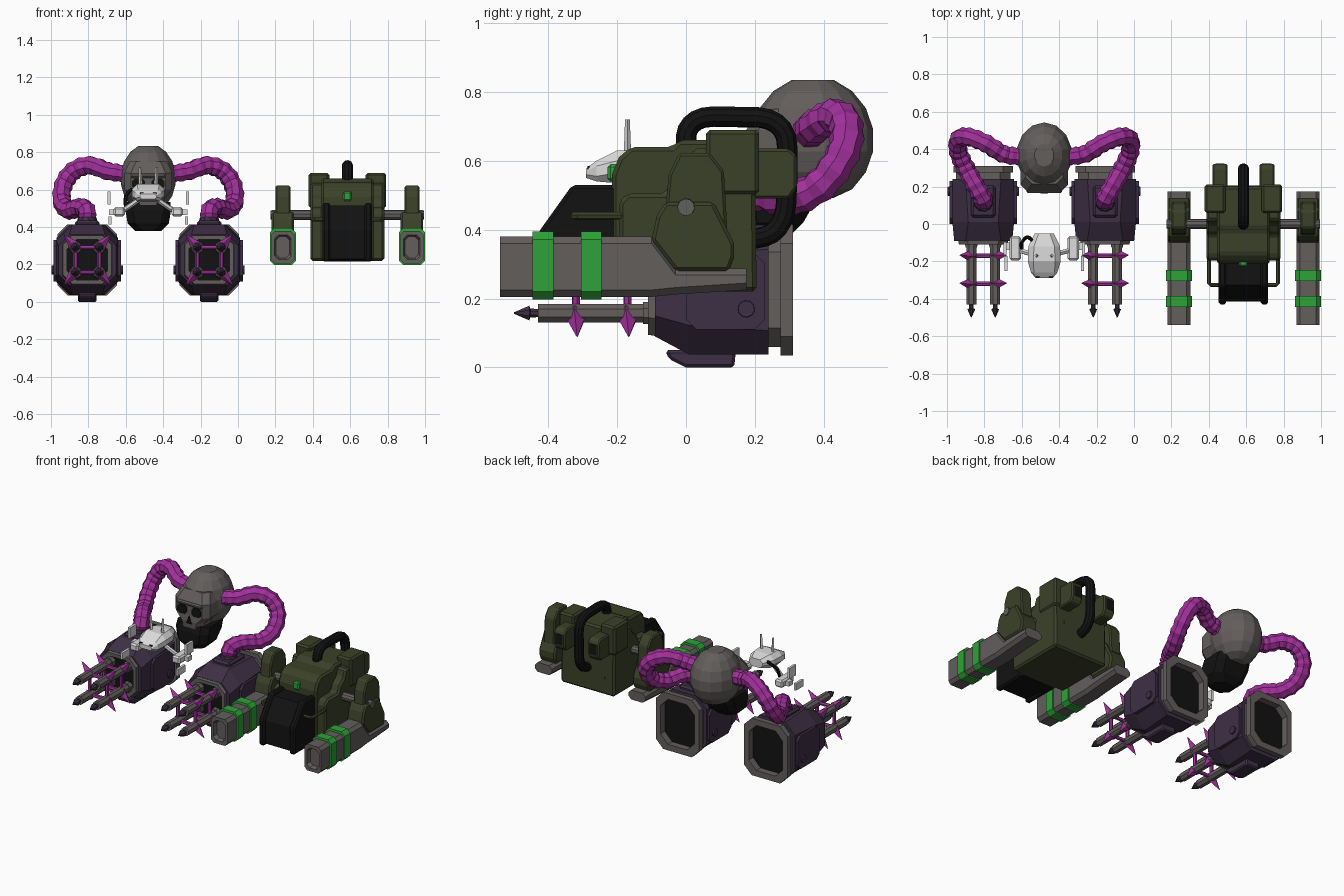
import bpy, bmesh, math
from mathutils import Vector, Matrix

if "Cube" in bpy.data.objects:
    bpy.data.objects.remove(bpy.data.objects["Cube"])


def material(name, rgb):
    m = bpy.data.materials.new(name)
    m.diffuse_color = (*rgb, 1)
    m.use_nodes = True
    m.node_tree.nodes["Principled BSDF"].inputs["Base Color"].default_value = m.diffuse_color
    return m


GREY = material("warm_grey", (0.125, 0.112, 0.108))
PURPLE = material("dark_purple", (0.048, 0.029, 0.06))
MAGENTA = material("magenta", (0.36, 0.03, 0.33))
OLIVE = material("olive_green", (0.043, 0.053, 0.022))
GREEN = material("bright_green", (0.028, 0.36, 0.04))
BLACK = material("black", (0.006, 0.006, 0.006))
WHITE = material("white", (0.72, 0.72, 0.72))


def finish(name, bm, mat, bevel=0):
    bmesh.ops.recalc_face_normals(bm, faces=bm.faces[:])
    me = bpy.data.meshes.new(name)
    bm.to_mesh(me)
    bm.free()
    me.materials.append(mat)
    ob = bpy.data.objects.new(name, me)
    bpy.context.collection.objects.link(ob)
    if bevel:
        mod = ob.modifiers.new("bevel", 'BEVEL')
        mod.width, mod.segments, mod.limit_method = bevel, 1, 'ANGLE'
    return ob


def loft(name, rings, mat, bevel=0, closed=False):
    """Skin equal-length rings; capped, or joined end to start."""
    bm = bmesh.new()
    vs = [[bm.verts.new(p) for p in r] for r in rings]
    n = len(vs[0])
    pairs = list(zip(vs, vs[1:])) + ([(vs[-1], vs[0])] if closed else [])
    for a, b in pairs:
        for i in range(n):
            j = (i + 1) % n
            bm.faces.new((a[i], a[j], b[j], b[i]))
    if not closed:
        bm.faces.new(vs[0])
        bm.faces.new(vs[-1])
    return finish(name, bm, mat, bevel)


def box(name, c, s, mat, bevel=0):
    bm = bmesh.new()
    bmesh.ops.create_cube(bm, size=1, matrix=Matrix.Translation(c) @ Matrix.Diagonal((*s, 1)))
    return finish(name, bm, mat, bevel)


def side_prism(name, profile, x0, x1, mat, bevel=0):
    return loft(name, [[(x, y, z) for y, z in profile] for x in (x0, x1)], mat, bevel)


def octo(cx, y, hw, z0, z1, c):
    """Chamfered rectangle facing y."""
    a, b = cx - hw, cx + hw
    return [(a + c, y, z0), (b - c, y, z0), (b, y, z0 + c), (b, y, z1 - c),
            (b - c, y, z1), (a + c, y, z1), (a, y, z1 - c), (a, y, z0 + c)]


def flat_octo(cx, z, hw, y0, y1, c):
    """Chamfered rectangle facing z."""
    return [(x, y, z) for x, _, y in octo(cx, 0, hw, y0, y1, c)]


def sweep(name, pts, radii, sides, mat):
    pts = [Vector(p) for p in pts]
    rings, normal, last = [], None, None
    for i, p in enumerate(pts):
        t = (pts[min(i + 1, len(pts) - 1)] - pts[max(i - 1, 0)]).normalized()
        if normal is None:
            normal = t.orthogonal().normalized()
        else:
            normal = last.rotation_difference(t) @ normal
        last, side = t, t.cross(normal)
        rings.append([p + radii[i] * (math.cos(a) * normal + math.sin(a) * side)
                      for a in (2 * math.pi * (k + 0.5) / sides for k in range(sides))])
    return loft(name, rings, mat)


def rod(name, a, b, r0, r1, mat, sides=8):
    return sweep(name, [a, b], [r0, r1], sides, mat)


def curve_points(ctrl, steps):
    """Catmull-Rom resampling."""
    c = [Vector(p) for p in ctrl]
    c = [2 * c[0] - c[1]] + c + [2 * c[-1] - c[-2]]
    out = []
    for i in range(1, len(c) - 2):
        p0, p1, p2, p3 = c[i - 1:i + 3]
        for k in range(steps):
            t = k / steps
            out.append(0.5 * (2 * p1 + (p2 - p0) * t + (2 * p0 - 5 * p1 + 4 * p2 - p3) * t * t
                              + (3 * p1 - p0 - 3 * p2 + p3) * t ** 3))
    return out + [c[-2]]


SX = -0.48   # centre of the skull rig
for s, side in ((-1, "left"), (1, "right")):
    # cannon pod shell
    cx, cz = SX + s * 0.326, 0.225
    loft(f"{side}_pod_shell", [octo(cx, y, w, cz - h, cz + h, c) for y, w, h, c in (
        (-0.09, 0.155, 0.135, 0.06), (0.01, 0.165, 0.188, 0.085), (0.24, 0.165, 0.188, 0.07))], PURPLE)
    # grey rims and dark openings
    loft(f"{side}_pod_rear_rim", [octo(cx, y, w, cz - h, cz + h, 0.055) for y, w, h in (
        (0.23, 0.145, 0.165), (0.275, 0.145, 0.165), (0.275, 0.16, 0.19), (0.31, 0.16, 0.19),
        (0.31, 0.125, 0.15), (0.23, 0.125, 0.15))], GREY, closed=True)
    loft(f"{side}_pod_rear_opening", [octo(cx, y, 0.127, cz - 0.152, cz + 0.152, 0.05) for y in (0.235, 0.265)], BLACK)
    loft(f"{side}_pod_front_rim", [octo(cx, y, w, cz - w, cz + w, 0.05) for y, w in (
        (-0.08, 0.135), (-0.11, 0.13), (-0.11, 0.108), (-0.08, 0.108))], GREY, closed=True)
    loft(f"{side}_pod_front_opening", [octo(cx, y, 0.11, cz - 0.11, cz + 0.11, 0.04) for y in (-0.08, -0.095)], BLACK)
    # raised blocks on the pod
    side_prism(f"{side}_pod_keel", [(-0.06, 0.05), (-0.05, 0.025), (0.0, 0.0), (0.14, 0.0), (0.145, 0.05)],
               cx - 0.05, cx + 0.05, PURPLE, 0.008)
    box(f"{side}_pod_top_block", (cx, 0.12, 0.415), (0.13, 0.17, 0.04), PURPLE, 0.012)
    rod(f"{side}_hose_socket", (cx, 0.12, 0.42), (cx, 0.12, 0.452), 0.058, 0.05, PURPLE, 10)
    for e in (-1, 1):
        loft(f"{side}_pod_side_block", [[(cx + e * x, y, z) for y, z in (
            (0.0, 0.14), (0.03, 0.11), (0.2, 0.11), (0.23, 0.14), (0.23, 0.3), (0.2, 0.33), (0.03, 0.33), (0.0, 0.3))]
            for x in (0.155, 0.18)], PURPLE)
        rod(f"{side}_pod_button", (cx + e * 0.17, 0.175, 0.17), (cx + e * 0.19, 0.175, 0.17), 0.026, 0.024, PURPLE, 10)
    # four barrels with spiked clamps
    for ex in (-1, 1):
        for ez in (-1, 1):
            bx, bz = cx + ex * 0.064, cz + ez * 0.067
            rod(f"{side}_barrel", (bx, -0.08, bz), (bx, -0.43, bz), 0.029, 0.029, GREY)
            rod(f"{side}_barrel_collar", (bx, -0.09, bz), (bx, -0.125, bz), 0.037, 0.034, GREY)
            sweep(f"{side}_barrel_tip", [(bx, y, bz) for y in (-0.43, -0.452, -0.455, -0.5)],
                  [0.013, 0.014, 0.023, 0.002], 8, PURPLE)
            for y in (-0.17, -0.32):
                rod(f"{side}_clamp_spike", (bx, y, bz), (cx + ex * 0.125, y + 0.004, cz + ez * 0.135),
                    0.034, 0.002, MAGENTA, 4)
        for y in (-0.17, -0.32):
            for v, w in (((ex, -1), (ex, 1)), ((-1, ex), (1, ex))):
                rod(f"{side}_clamp_link", (cx + v[0] * 0.064, y, cz + v[1] * 0.067),
                    (cx + w[0] * 0.064, y, cz + w[1] * 0.067), 0.012, 0.012, MAGENTA, 6)
    # ribbed hose from skull to pod
    path = curve_points([(SX + s * x, y, z) for x, y, z in (
        (0.13, 0.36, 0.685), (0.22, 0.375, 0.70), (0.31, 0.43, 0.73), (0.40, 0.465, 0.70), (0.455, 0.455, 0.62),
        (0.46, 0.39, 0.53), (0.42, 0.30, 0.49), (0.37, 0.21, 0.505), (0.33, 0.14, 0.49), (0.326, 0.12, 0.43))], 4)
    sweep(f"{side}_hose", path, [(0.053, 0.046)[i % 2] for i in range(len(path))], 8, MAGENTA)

# skull: cranium, face, sockets, jaw
bm = bmesh.new()
bmesh.ops.create_uvsphere(bm, u_segments=14, v_segments=9, radius=1)
for v in bm.verts:
    v.co.z = max(-0.9, min(0.94, v.co.z))
    v.co = (SX + v.co.x * 0.152, 0.368 + v.co.y * 0.178, 0.66 + v.co.z * 0.186)
finish("skull_cranium", bm, GREY)
loft("skull_face", [flat_octo(SX, z, w, y, 0.36, 0.035) for z, w, y in (
    (0.505, 0.075, 0.175), (0.56, 0.09, 0.17), (0.60, 0.128, 0.175), (0.69, 0.128, 0.175), (0.75, 0.10, 0.215))], GREY)
box("skull_brow", (SX, 0.18, 0.675), (0.19, 0.03, 0.025), GREY, 0.008)
for s in (-1, 1):
    loft("skull_eye_socket", [octo(SX + s * 0.052, y, 0.034, 0.602, 0.66, 0.015) for y in (0.168, 0.176)], BLACK)
loft("skull_nose", [[(SX - 0.02, y, 0.548), (SX + 0.02, y, 0.548), (SX, y, 0.595)] for y in (0.164, 0.173)], BLACK)
loft("skull_jaw", [flat_octo(SX, z, w, a, b, 0.04) for z, w, a, b in (
    (0.38, 0.07, 0.185, 0.30), (0.42, 0.11, 0.165, 0.34), (0.49, 0.122, 0.165, 0.38), (0.535, 0.118, 0.18, 0.40))], BLACK)

# small white drone
loft("drone_body", [octo(SX, y, w, a, b, c) for y, w, a, b, c in (
    (-0.29, 0.045, 0.55, 0.578, 0.01), (-0.26, 0.07, 0.54, 0.60, 0.015), (-0.2, 0.088, 0.535, 0.63, 0.03),
    (-0.12, 0.085, 0.54, 0.63, 0.03), (-0.05, 0.05, 0.56, 0.615, 0.02))], WHITE)
for s in (-1, 1):
    rod("drone_antenna", (SX + s * 0.04, -0.17, 0.61), (SX + s * 0.045, -0.17, 0.72), 0.011, 0.007, WHITE, 4)
    box("drone_eye", (SX + s * 0.035, -0.276, 0.578), (0.02, 0.02, 0.014), BLACK)
    rod("drone_strut", (SX + s * 0.03, -0.17, 0.56), (SX + s * 0.14, -0.14, 0.485), 0.014, 0.014, WHITE, 6)
    box("drone_shoulder", (SX + s * 0.155, -0.13, 0.482), (0.06, 0.13, 0.05), WHITE, 0.01)
    box("drone_upper_fin", (SX + s * 0.21, -0.13, 0.555), (0.016, 0.07, 0.07), WHITE)
    box("drone_mid_fin", (SX + s * 0.195, -0.12, 0.48), (0.03, 0.04, 0.03), WHITE)
    box("drone_lower_fin", (SX + s * 0.205, -0.21, 0.435), (0.016, 0.08, 0.045), WHITE)
cable = curve_points([(SX - 0.05, -0.1, 0.59), (SX - 0.09, -0.07, 0.6), (SX - 0.12, -0.1, 0.56), (SX - 0.12, -0.13, 0.5)], 4)
sweep("drone_cable", cable, [0.01] * len(cable), 6, BLACK)

# green vehicle hull
TX = 0.585
side_prism("hull_centre", [(-0.215, 0.22), (-0.215, 0.56), (-0.195, 0.61), (-0.16, 0.64), (-0.04, 0.64),
                           (-0.02, 0.66), (0.2, 0.66), (0.205, 0.22)], TX - 0.14, TX + 0.14, OLIVE, 0.012)
side_prism("hull_wide", [(-0.195, 0.22), (-0.195, 0.48), (-0.17, 0.505), (-0.06, 0.505), (-0.04, 0.55),
                         (0.0, 0.58), (0.02, 0.635), (0.2, 0.635), (0.205, 0.22)], TX - 0.198, TX + 0.198, OLIVE, 0.012)
box("hull_lamp", (TX, -0.21, 0.565), (0.045, 0.035, 0.05), GREEN, 0.008)
# black front hood
side_prism("hood_panel", [(-0.415, 0.23), (-0.415, 0.385), (-0.325, 0.515), (-0.19, 0.515), (-0.19, 0.215)],
           TX - 0.11, TX + 0.11, BLACK)
for s in (-1, 1):
    side_prism("hood_rail", [(-0.43, 0.215), (-0.43, 0.39), (-0.33, 0.53), (-0.19, 0.53), (-0.19, 0.215)],
               TX + s * 0.092, TX + s * 0.132, BLACK, 0.01)
    # bracket rod beside the hood
    sweep("hood_bracket", [(TX + s * 0.185, -0.18, 0.44), (TX + s * 0.185, -0.315, 0.44),
                           (TX + s * 0.175, -0.325, 0.44), (TX + s * 0.12, -0.325, 0.44)], [0.011] * 4, 6, OLIVE)
    # shoulder boxes and rear exhausts
    box("shoulder_box", (TX + s * 0.152, 0.135, 0.595), (0.11, 0.155, 0.19), OLIVE, 0.012)
    side_prism("rear_exhaust", [(0.18, 0.49), (0.30, 0.49), (0.322, 0.52), (0.322, 0.615), (0.30, 0.635), (0.18, 0.635)],
               TX + s * 0.085, TX + s * 0.165, OLIVE, 0.008)
    box("exhaust_opening", (TX + s * 0.125, 0.321, 0.567), (0.05, 0.006, 0.07), BLACK)
    # side gun: axle, tower, barrel and bands
    gx = TX + s * 0.345
    rod("gun_axle", (TX + s * 0.18, 0.0, 0.465), (gx, 0.0, 0.465), 0.028, 0.028, GREY, 10)
    rod("gun_axle_cap", (gx, 0.0, 0.465), (gx + s * 0.065, 0.0, 0.465), 0.028, 0.025, GREY, 10)
    side_prism("gun_tower_base", [(-0.10, 0.37), (-0.03, 0.28), (0.125, 0.28), (0.14, 0.32), (0.14, 0.36), (0.12, 0.40),
                                  (0.08, 0.48), (-0.06, 0.48), (-0.085, 0.44)], gx - 0.06, gx + 0.06, OLIVE, 0.01)
    side_prism("gun_tower_top", [(-0.06, 0.46), (-0.05, 0.56), (-0.02, 0.622), (0.07, 0.622), (0.11, 0.57), (0.12, 0.40)],
               gx - 0.04, gx + 0.04, OLIVE, 0.008)
    loft("gun_barrel", [octo(gx, y, w, a, b, 0.02) for y, w, a, b in (
        (-0.515, 0.036, 0.235, 0.35), (-0.54, 0.044, 0.226, 0.359), (-0.54, 0.062, 0.205, 0.38),
        (-0.10, 0.062, 0.205, 0.38), (-0.03, 0.062, 0.212, 0.288), (0.175, 0.062, 0.225, 0.288))], GREY)
    for y in (-0.445, -0.305):
        loft("gun_band", [octo(gx, y + d, 0.07, 0.197, 0.395, 0.024) for d in (0, 0.06)], GREEN)
# black hose over the hull
path = curve_points([(TX, y, z) for y, z in ((0.0, 0.63), (0.005, 0.69), (0.05, 0.725), (0.15, 0.727), (0.24, 0.72),
                                             (0.29, 0.67), (0.292, 0.55), (0.287, 0.45), (0.25, 0.39), (0.18, 0.37))], 3)
sweep("hull_hose", path, [0.03] * len(path), 10, BLACK)
